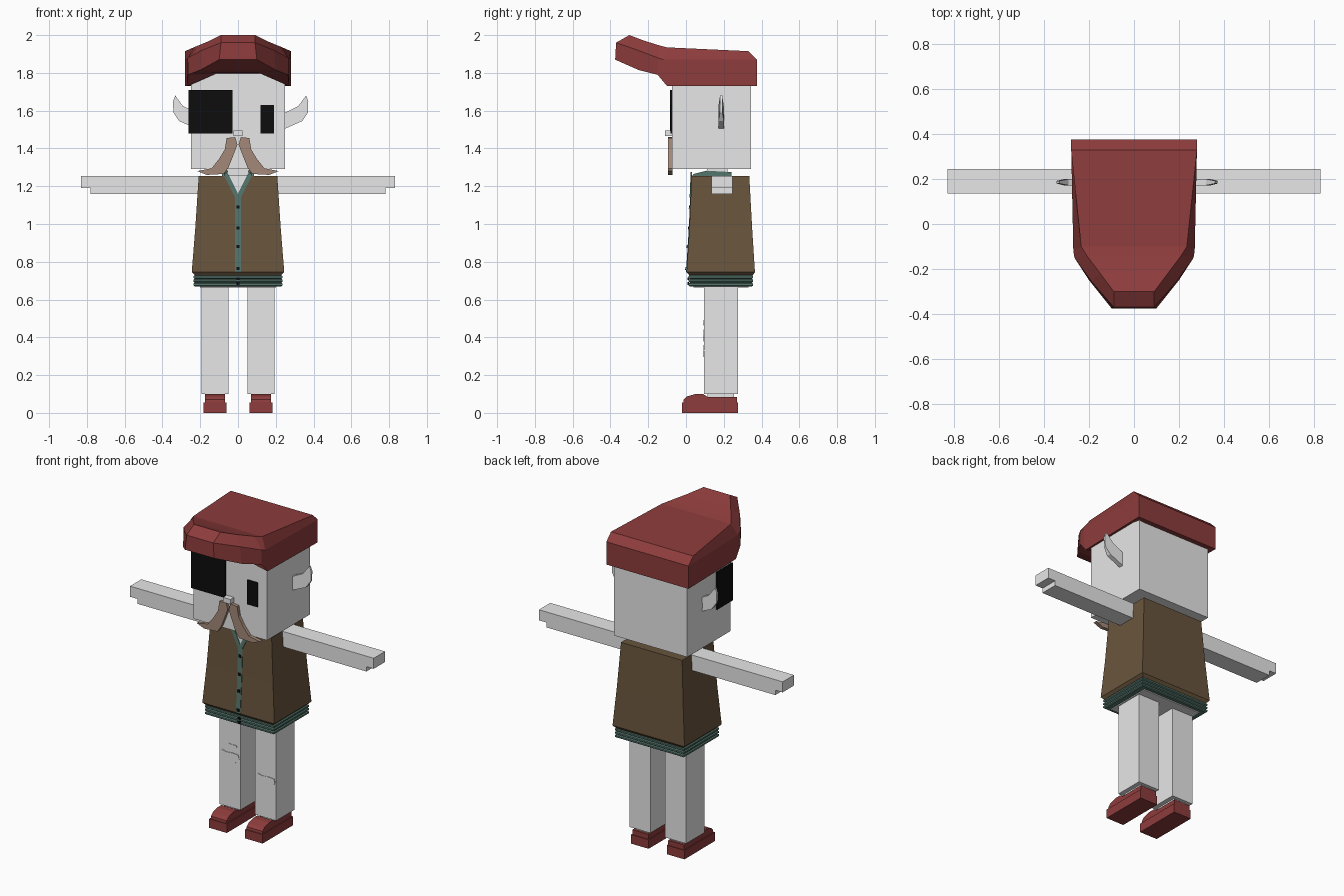
import bpy, bmesh

cube = bpy.data.objects.get("Cube")
if cube:
    bpy.data.objects.remove(cube, do_unlink=True)


def material(name, r, g, b):
    m = bpy.data.materials.new(name)
    m.use_nodes = True
    m.diffuse_color = (r, g, b, 1)
    m.node_tree.nodes["Principled BSDF"].inputs["Base Color"].default_value = (r, g, b, 1)
    return m


SKIN = material("pale_grey", 0.8, 0.8, 0.8)
RED = material("dark_red", 0.27, 0.045, 0.045)
BROWN = material("vest_brown", 0.14, 0.09, 0.045)
TEAL = material("shirt_teal", 0.09, 0.18, 0.15)
TAN = material("moustache_tan", 0.37, 0.25, 0.19)
BLACK = material("black", 0.004, 0.004, 0.004)


def loft(name, rings, mat, strip_caps=False):
    """Skin equal-length rings; caps are n-gons, or quad strips across a mirrored ring."""
    bm = bmesh.new()
    vs = [[bm.verts.new(p) for p in ring] for ring in rings]
    n = len(vs[0])
    for a, b in zip(vs, vs[1:]):
        for i in range(n):
            j = (i + 1) % n
            bm.faces.new((a[i], a[j], b[j], b[i]))
    for end in (vs[0], vs[-1]):
        if strip_caps:
            for i in range(n // 2 - 1):
                bm.faces.new((end[i], end[i + 1], end[n - 2 - i], end[n - 1 - i]))
        else:
            bm.faces.new(end)
    bmesh.ops.recalc_face_normals(bm, faces=bm.faces)
    me = bpy.data.meshes.new(name)
    bm.to_mesh(me)
    bm.free()
    me.materials.append(mat)
    ob = bpy.data.objects.new(name, me)
    bpy.context.collection.objects.link(ob)
    return ob


def rect(x0, x1, y0, y1, z):
    return [(x0, y0, z), (x1, y0, z), (x1, y1, z), (x0, y1, z)]


def box(name, x0, x1, y0, y1, z0, z1, mat):
    return loft(name, [rect(x0, x1, y0, y1, z) for z in (z0, z1)], mat)


def front_plate(name, pts, y0, y1, mat):
    """Extrude an (x, z) outline along y."""
    return loft(name, [[(x, y, z) for x, z in pts] for y in (y0, y1)], mat)


def side_prism(name, pts, x0, x1, mat):
    """Extrude a (y, z) outline along x."""
    return loft(name, [[(x, y, z) for y, z in pts] for x in (x0, x1)], mat)


SIDES = (("left", 1), ("right", -1))

# Head, nose and neck
box("head", -0.25, 0.25, -0.075, 0.345, 1.29, 1.8, SKIN)
box("nose", -0.025, 0.025, -0.11, -0.07, 1.465, 1.495, SKIN)
box("neck", -0.08, 0.08, 0.11, 0.22, 1.2, 1.3, SKIN)

# Eye and wraparound eye patch
box("left_eye", 0.12, 0.19, -0.082, -0.074, 1.48, 1.63, BLACK)
box("eye_patch_front", -0.262, -0.03, -0.084, -0.075, 1.48, 1.71, BLACK)
box("eye_patch_side", -0.262, -0.254, -0.084, 0.07, 1.48, 1.71, BLACK)

# Pointed ears, thinner toward the tip
EAR = [(0.22, 1.58), (0.25, 1.59), (0.32, 1.625), (0.36, 1.68), (0.372, 1.65),
       (0.37, 1.59), (0.34, 1.545), (0.25, 1.505), (0.22, 1.5)]
for side, s in SIDES:
    shift = 0 if s > 0 else -0.028
    loft(side + "_ear", [[(s * (x + shift), 0.186 + d * (0.014 if x < 0.35 else 0.006), z)
                          for x, z in EAR] for d in (-1, 1)], SKIN)

# Moustache
WHISKER = [(0.003, 1.42), (0.015, 1.46), (0.06, 1.455), (0.07, 1.395), (0.1, 1.345),
           (0.14, 1.295), (0.215, 1.28), (0.165, 1.26), (0.075, 1.265), (0.05, 1.3), (0.03, 1.35)]
for side, s in SIDES:
    front_plate(side + "_moustache", [(s * x, z) for x, z in WHISKER], -0.095, -0.072, TAN)

# Hat: half sections (top, shoulder, rim, underside) from back to raised front
HAT = [
    [(0.28, 0.33, 1.915), (0.28, 0.375, 1.87), (0.28, 0.375, 1.73), (0.2, 0.34, 1.73)],
    [(0.235, -0.1, 1.935), (0.27, -0.12, 1.87), (0.27, -0.1, 1.73), (0.11, -0.09, 1.8)],
    [(0.21, -0.14, 1.945), (0.265, -0.15, 1.88), (0.265, -0.15, 1.79), (0.11, -0.15, 1.8)],
    [(0.15, -0.22, 1.97), (0.19, -0.255, 1.92), (0.2, -0.25, 1.815), (0.1, -0.25, 1.815)],
    [(0.09, -0.3, 2.0), (0.09, -0.37, 1.96), (0.1, -0.375, 1.87), (0.05, -0.37, 1.87)],
]
loft("hat", [h + [(-x, y, z) for x, y, z in reversed(h)] for h in HAT], RED, strip_caps=True)

# Vest: flared stack of rectangles (half width, front, back, height)
VEST = [(0.225, 0.02, 0.35, 0.725), (0.245, 0.003, 0.365, 0.745),
        (0.226, 0.018, 0.35, 0.98), (0.208, 0.03, 0.335, 1.255)]
loft("vest", [rect(-w, w, a, b, z) for w, a, b, z in VEST], BROWN)

# Shirt hem: three ridges below the vest
hem = []
for i in range(3):
    z = 0.67 + 0.02 * i
    for dz, inset in ((0, 0.006), (0.005, 0), (0.014, 0), (0.019, 0.006)):
        hem.append(rect(-0.236 + inset, 0.236 - inset, 0.014 + inset, 0.356 - inset, z + dz))
loft("shirt_hem", hem, TEAL)
box("hips", -0.2, 0.2, 0.04, 0.33, 0.664, 0.68, SKIN)


def vest_y(z):
    """Depth of the vest front at a height."""
    for (_, a, _, z0), (_, b, _, z1) in zip(VEST[1:], VEST[2:]):
        if z <= z1 or z1 == VEST[-1][3]:
            return a + (b - a) * (z - z0) / (z1 - z0)


def vest_plate(name, pts, proud, mat):
    """Thin plate that follows the slope of the vest front."""
    return loft(name, [[(x, vest_y(z) + d, z) for x, z in pts] for d in (-proud, 0.002)], mat)


# Shirt strip, open collar and buttons
for name, lo, hi in (("lower", 0.745, 0.98), ("upper", 0.98, 1.16)):
    vest_plate(name + "_shirt_strip", [(-0.015, lo), (0.015, lo), (0.015, hi), (-0.015, hi)], 0.003, TEAL)
vest_plate("chest", [(0, 1.15), (0.055, 1.257), (-0.055, 1.257)], 0.003, SKIN)
for side, s in SIDES:
    vest_plate(side + "_collar_edge", [(0, 1.14), (s * 0.015, 1.14), (s * 0.075, 1.257),
                                       (s * 0.065, 1.275), (s * 0.047, 1.257), (0, 1.16)], 0.006, TEAL)
    side_prism(side + "_collar", [(0.03, 1.25), (0.04, 1.265), (0.11, 1.282), (0.24, 1.275), (0.24, 1.25)],
               s * 0.055, s * 0.085, TEAL)
box("collar_back", -0.085, 0.085, 0.21, 0.24, 1.25, 1.275, TEAL)
for i, z in enumerate((1.09, 0.98, 0.88, 0.765)):
    vest_plate(f"button_{i + 1}", [(-0.008, z - 0.008), (0.008, z - 0.008),
                                   (0.008, z + 0.008), (-0.008, z + 0.008)], 0.008, BLACK)
for i, z in enumerate((0.71, 0.685)):
    box(f"hem_button_{i + 1}", -0.008, 0.008, 0.008, 0.016, z - 0.007, z + 0.007, BLACK)

# Arms with a stepped hand end
ARM = [(0.19, 1.16), (0.78, 1.16), (0.78, 1.19), (0.83, 1.19), (0.83, 1.255), (0.19, 1.255)]
for side, s in SIDES:
    front_plate(side + "_arm", [(s * x, z) for x, z in ARM], 0.135, 0.245, SKIN)

# Legs, ankles and shoes
UPPER = [(-0.015, 0.05), (-0.012, 0.07), (0.005, 0.087), (0.05, 0.1), (0.09, 0.1),
         (0.115, 0.085), (0.27, 0.085), (0.27, 0.05)]
for side, s in SIDES:
    c = s * 0.122
    box(side + "_leg", c - 0.072, c + 0.072, 0.095, 0.275, 0.1, 0.672, SKIN)
    box(side + "_ankle", c - 0.045, c + 0.045, 0.115, 0.255, 0.07, 0.105, SKIN)
    side_prism(side + "_shoe_upper", UPPER, c - 0.054, c + 0.054, RED)
    box(side + "_shoe_sole", c - 0.06, c + 0.06, -0.02, 0.275, 0, 0.055, RED)

# Knee tears as thin plates
TEAR = [(-1, 0.6), (-0.8, 0.9), (-0.3, 0.7), (0.3, 0.8), (0.9, 0.7), (1, 0),
        (0.6, -0.8), (0, -0.9), (-0.5, -0.7), (-0.9, -0.3)]
for name, x, z, w, h in (("right_knee_tear", -0.122, 0.41, 0.065, 0.036),
                         ("small_knee_tear", -0.102, 0.478, 0.03, 0.016),
                         ("left_knee_tear", 0.122, 0.328, 0.065, 0.036)):
    front_plate(name, [(x + w * u, z + h * v) for u, v in TEAR], 0.092, 0.097, SKIN)
